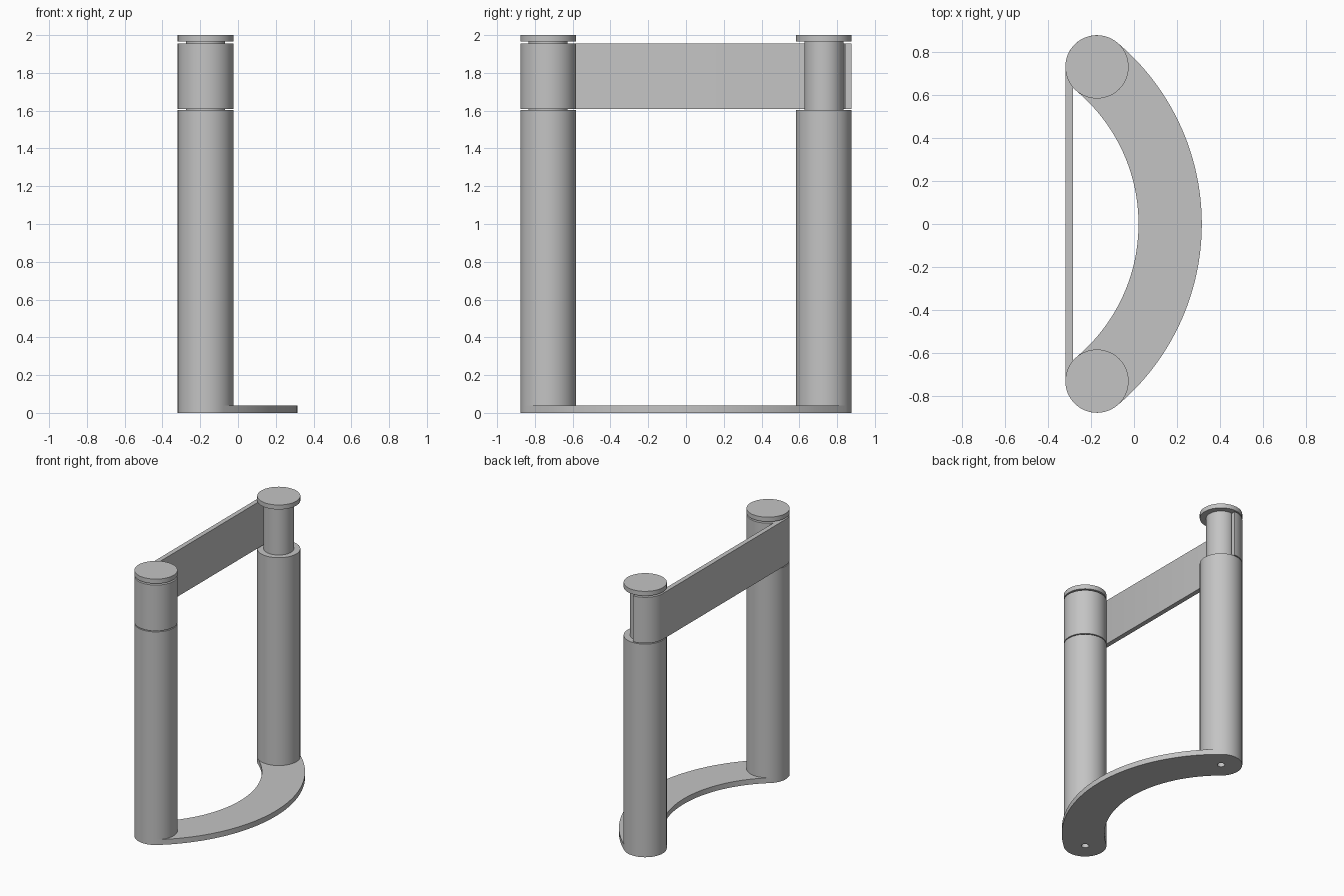
import bpy, bmesh
from math import pi, cos, sin, atan2, hypot

cube = bpy.data.objects.get("Cube")
if cube:
    bpy.data.objects.remove(cube, do_unlink=True)

POST_X, POST_Y = -0.172, 0.73
RADIUS, SPOOL, HOLE = 0.147, 0.103, 0.026
STRAP = 0.035
FOOT = 0.04
POST_TOP, CAP_Z = 1.603, 1.966
BAND_Z = (1.61, 1.955)

grey = bpy.data.materials.new("plain grey")
grey.use_nodes = True
grey.diffuse_color = (0.55, 0.55, 0.55, 1)
grey.node_tree.nodes["Principled BSDF"].inputs["Base Color"].default_value = grey.diffuse_color


def finish(obj):
    obj.data.materials.clear()
    obj.data.materials.append(grey)
    bpy.ops.object.select_all(action="DESELECT")
    obj.select_set(True)
    bpy.context.view_layer.objects.active = obj
    bpy.ops.object.shade_smooth_by_angle(angle=pi / 6)


def arc(cx, cy, r, a0, a1, n=32):
    steps = [a0 + (a1 - a0) * i / n for i in range(n + 1)]
    return [(cx + r * cos(a), cy + r * sin(a)) for a in steps]


def circle(cx, cy, r):
    return arc(cx, cy, r, 0, 2 * pi, 64)[:-1]


def slab(name, loops, z0, z1):
    """Flat outline, with holes, given thickness between two heights."""
    curve = bpy.data.curves.new(name, "CURVE")
    curve.dimensions = "2D"
    curve.fill_mode = "BOTH"
    curve.extrude = (z1 - z0) / 2
    for pts in loops:
        spline = curve.splines.new("POLY")
        spline.points.add(len(pts) - 1)
        for point, (x, y) in zip(spline.points, pts):
            point.co = (x, y, 0, 1)
        spline.use_cyclic_u = True
    temp = bpy.data.objects.new(name, curve)
    bpy.context.collection.objects.link(temp)
    bpy.context.view_layer.update()
    mesh = bpy.data.meshes.new_from_object(temp)
    bpy.data.objects.remove(temp, do_unlink=True)
    bm = bmesh.new()
    bm.from_mesh(mesh)
    bmesh.ops.remove_doubles(bm, verts=bm.verts, dist=1e-5)
    bmesh.ops.recalc_face_normals(bm, faces=bm.faces)
    bm.to_mesh(mesh)
    bm.free()
    obj = bpy.data.objects.new(name, mesh)
    obj.location.z = (z0 + z1) / 2
    bpy.context.collection.objects.link(obj)
    finish(obj)


def lathe(name, profile, x, y):
    """Profile of (radius, height) points turned about a vertical axis."""
    bm = bmesh.new()
    verts = [bm.verts.new((r, 0, z)) for r, z in profile]
    edges = [bm.edges.new(pair) for pair in zip(verts, verts[1:])]
    bmesh.ops.spin(bm, geom=verts + edges, cent=(0, 0, 0), axis=(0, 0, 1),
                   angle=2 * pi, steps=64, use_merge=True)
    bmesh.ops.remove_doubles(bm, verts=bm.verts, dist=1e-5)
    bmesh.ops.recalc_face_normals(bm, faces=bm.faces)
    mesh = bpy.data.meshes.new(name)
    bm.to_mesh(mesh)
    bm.free()
    obj = bpy.data.objects.new(name, mesh)
    obj.location = (x, y, 0)
    bpy.context.collection.objects.link(obj)
    finish(obj)


# Two posts, each with a narrow spool, a cap and a hole underneath
for side, y in (("front", -POST_Y), ("back", POST_Y)):
    lathe(side + "_post", [
        (0, 0.3), (HOLE, 0.3), (HOLE, FOOT), (RADIUS, FOOT),
        (RADIUS, POST_TOP), (SPOOL, POST_TOP), (SPOOL, CAP_Z),
        (RADIUS, CAP_Z), (RADIUS, 2), (0, 2)], POST_X, y)

# Curved foot plate with round ends, pierced below each post
sag = 0.168 - POST_X
bend = (POST_Y ** 2 + sag ** 2) / (2 * sag)
cx = 0.168 - bend
end = atan2(POST_Y, POST_X - cx)
foot = (arc(cx, 0, bend + RADIUS, -end, end, 64)
        + arc(POST_X, POST_Y, RADIUS, end, end + pi)[1:]
        + arc(cx, 0, bend - RADIUS, end, -end, 64)[1:]
        + arc(POST_X, -POST_Y, RADIUS, pi - end, 2 * pi - end)[1:-1])
slab("foot_plate", [foot] + [circle(POST_X, y, HOLE) for y in (-POST_Y, POST_Y)], 0, FOOT)

# Sleeve of wound strap on the front spool
slab("strap_sleeve", [circle(POST_X, -POST_Y, RADIUS),
                      circle(POST_X, -POST_Y, RADIUS - STRAP)], *BAND_Z)

# Strap stretched between the posts and hooked round the back spool
inner = RADIUS - STRAP
start = -POST_Y + (RADIUS ** 2 - inner ** 2) ** 0.5
strap = ([(POST_X - RADIUS, -POST_Y)]
         + arc(POST_X, POST_Y, RADIUS, pi, pi / 2)
         + arc(POST_X, POST_Y, inner, pi / 2, pi)
         + [(POST_X - inner, start)])
slab("strap", [strap], *BAND_Z)
